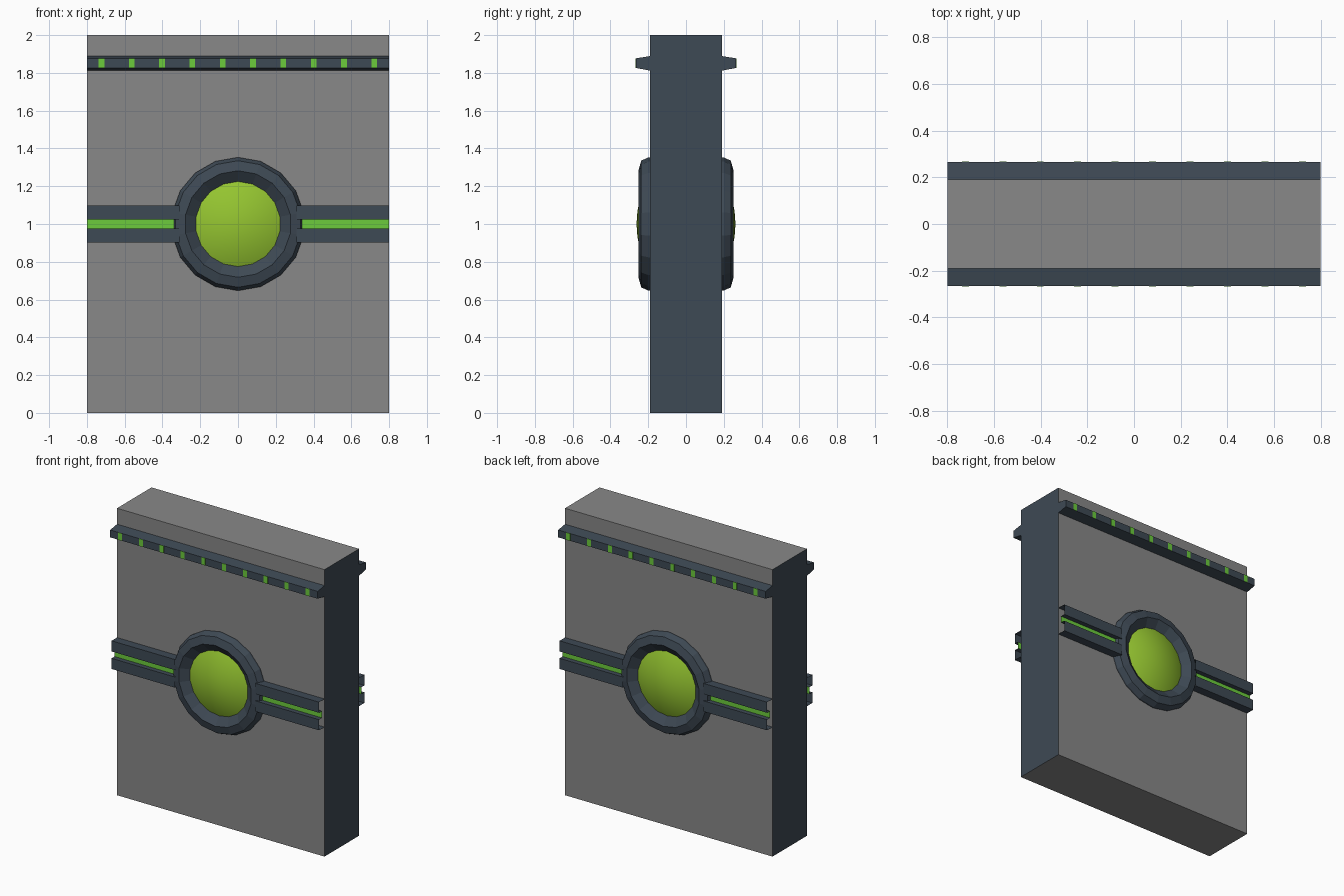
import bpy, bmesh, math

if "Cube" in bpy.data.objects:
    bpy.data.objects.remove(bpy.data.objects["Cube"])


def material(name, rgb):
    m = bpy.data.materials.new(name)
    m.diffuse_color = (*rgb, 1)
    m.use_nodes = True
    m.node_tree.nodes["Principled BSDF"].inputs["Base Color"].default_value = m.diffuse_color
    return m


GREY = material("concrete_grey", (0.246, 0.246, 0.246))
SLATE = material("dark_slate", (0.048, 0.067, 0.089))
GREEN = material("light_green", (0.15, 0.60, 0.045))
LIME = material("lens_lime", (0.30, 0.56, 0.03))
W = 0.8       # half width of the wall
D = 0.19      # half depth of the wall


def finish(bm, name, mats, mirror=True):
    me = bpy.data.meshes.new(name)
    bm.to_mesh(me)
    bm.free()
    ob = bpy.data.objects.new(name, me)
    bpy.context.collection.objects.link(ob)
    for m in mats:
        me.materials.append(m)
    if mirror:  # same part on the back of the wall
        mod = ob.modifiers.new("back_copy", 'MIRROR')
        mod.use_axis = (False, True, False)
        mod.use_mirror_merge = False
    return ob


def box(name, x0, x1, y0, y1, z0, z1, mats, mirror=True):
    bm = bmesh.new()
    bmesh.ops.create_cube(bm, size=1)
    for v in bm.verts:
        v.co = ((x0 + x1) / 2 + v.co.x * (x1 - x0),
                (y0 + y1) / 2 + v.co.y * (y1 - y0),
                (z0 + z1) / 2 + v.co.z * (z1 - z0))
    if len(mats) > 1:  # second colour on the two ends
        bm.normal_update()
        for f in bm.faces:
            f.material_index = int(abs(f.normal.x) > 0.5)
    return finish(bm, name, mats, mirror)


def extrude_x(name, profile, x0, x1, mats, caps=False, accent=None):
    """Sweep a (depth, z) profile along x; accent = index of the second-colour face."""
    bm = bmesh.new()
    a = [bm.verts.new((x0, -d, z)) for d, z in profile]
    b = [bm.verts.new((x1, -d, z)) for d, z in profile]
    for i in range(len(profile) - 1):
        f = bm.faces.new((a[i], b[i], b[i + 1], a[i + 1]))
        f.material_index = int(i == accent)
    if caps:
        bm.faces.new(a)
        bm.faces.new(b[::-1])
    return finish(bm, name, mats)


def revolve(name, profile, mat, sides=18, zc=1.0):
    """Turn a (radius, depth) profile about the y axis."""
    bm = bmesh.new()
    rings = []
    for k in range(sides):
        t = 2 * math.pi * k / sides
        rings.append([bm.verts.new((r * math.sin(t), -d, zc + r * math.cos(t)))
                      for r, d in profile])
    for k in range(sides):
        p, q = rings[k], rings[(k + 1) % sides]
        for i in range(len(profile) - 1):
            bm.faces.new((p[i], p[i + 1], q[i + 1], q[i]))
    bmesh.ops.remove_doubles(bm, verts=bm.verts, dist=1e-5)
    return finish(bm, name, [mat])


# Wall slab with dark ends
box("wall_slab", -W, W, -D, D, 0, 2, [GREY, SLATE], mirror=False)

# Tapered rail near the top, with a row of small lights
extrude_x("top_rail", [(D, 1.812), (0.265, 1.826), (0.265, 1.877), (D, 1.889)],
          -W, W, [SLATE], caps=True)
for i in range(10):
    x = -0.723 + 0.1605 * i
    box(f"rail_light_{i + 1}", x - 0.015, x + 0.015, -0.267, -0.262,
        1.826, 1.877, [GREEN])

# Hollow side bands with a glowing groove, open at the ends
band = [(D, 0.903), (0.25, 0.903), (0.25, 0.977), (0.217, 0.977),
        (0.217, 1.025), (0.25, 1.025), (0.25, 1.099), (D, 1.099)]
extrude_x("left_band", band, -W, -0.31, [SLATE, GREEN], accent=3)
extrude_x("right_band", band, 0.31, W, [SLATE, GREEN], accent=3)

# Bevelled round frame
revolve("lens_frame", [(0.353, D), (0.353, 0.2), (0.335, 0.237),
                       (0.282, 0.252), (0.225, 0.21)], SLATE)

# Domed lens
dome = [(0.225 * math.cos(math.pi / 2 * j / 5),
         0.21 + 0.052 * (1 - math.cos(math.pi / 2 * j / 5) ** 2)) for j in range(5)]
lens = revolve("lens", dome + [(0.0, 0.262)], LIME)
for p in lens.data.polygons:
    p.use_smooth = True
